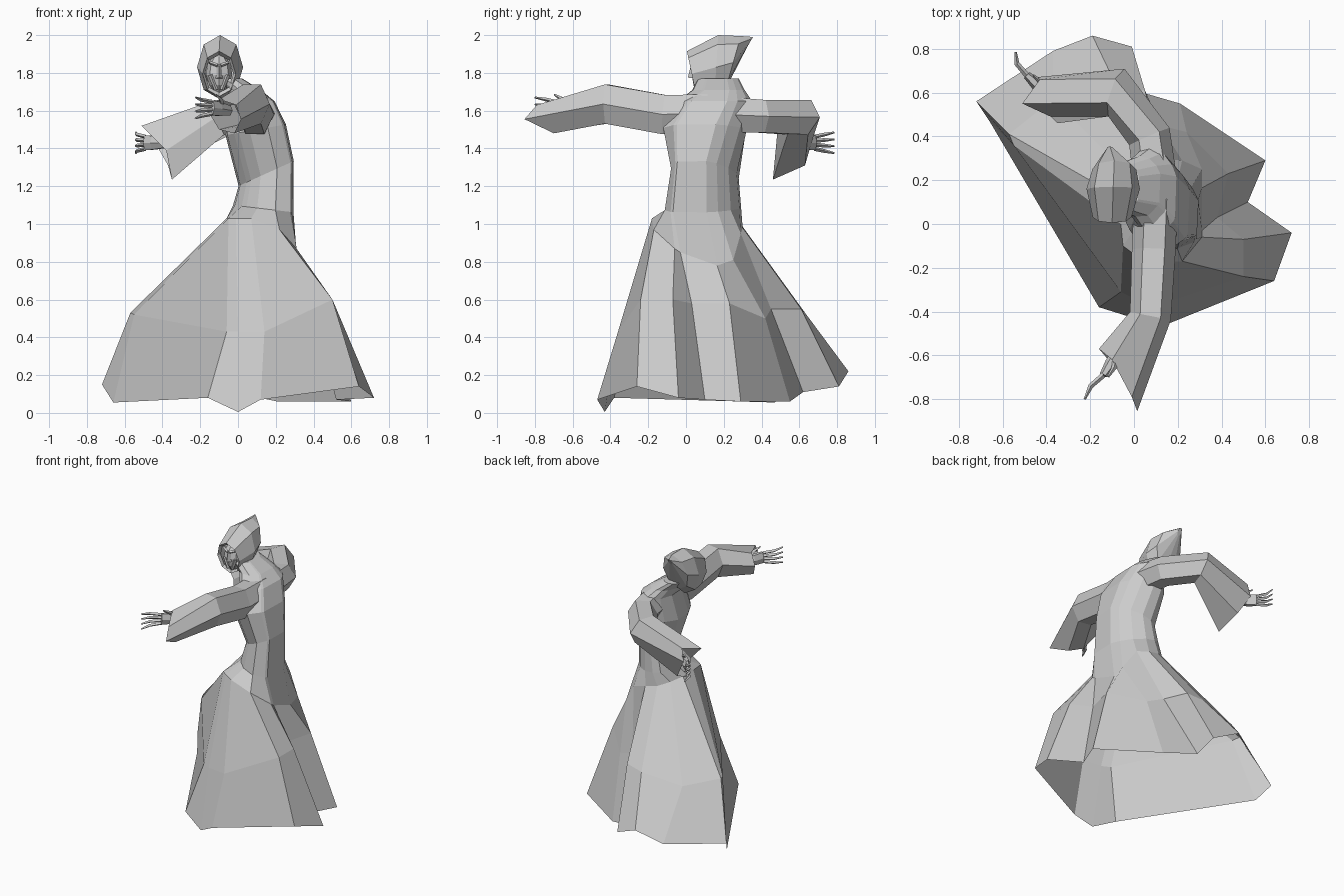
import bpy
import bmesh
from math import sin, cos, atan2, pi
from mathutils import Vector

default_cube = bpy.data.objects.get("Cube")
if default_cube:
    bpy.data.objects.remove(default_cube, do_unlink=True)

# One plain grey for the whole figure
grey = bpy.data.materials.new("plain grey")
grey.use_nodes = True
grey.diffuse_color = (0.6, 0.6, 0.6, 1)
grey.node_tree.nodes["Principled BSDF"].inputs["Base Color"].default_value = (0.6, 0.6, 0.6, 1)


def finish(name, bm):
    """Turn a bmesh into a flat shaded object."""
    bmesh.ops.recalc_face_normals(bm, faces=bm.faces)
    mesh = bpy.data.meshes.new(name)
    bm.to_mesh(mesh)
    bm.free()
    mesh.materials.append(grey)
    obj = bpy.data.objects.new(name, mesh)
    bpy.context.scene.collection.objects.link(obj)
    return obj


def add_loft(bm, rings, cap_start=False, cap_end=False):
    """Skin a list of closed rings with equal point counts."""
    loops = [[bm.verts.new(p) for p in ring] for ring in rings]
    count = len(loops[0])
    for low, high in zip(loops, loops[1:]):
        for i in range(count):
            j = (i + 1) % count
            bm.faces.new((low[i], low[j], high[j], high[i]))
    if cap_start:
        bm.faces.new(loops[0])
    if cap_end:
        bm.faces.new(loops[-1])


def loft(name, rings, cap_start=False, cap_end=False):
    bm = bmesh.new()
    add_loft(bm, rings, cap_start, cap_end)
    return finish(name, bm)


def tube_rings(path, sizes, sides):
    """Upright oval rings that follow a path; sizes are (half width, half height)."""
    path = [Vector(p) for p in path]
    rings = []
    for i, centre in enumerate(path):
        heading = (path[min(i + 1, len(path) - 1)] - path[max(i - 1, 0)]).normalized()
        side = Vector((heading.y, -heading.x, 0)).normalized()
        up = side.cross(heading)
        wide, high = sizes[i]
        rings.append([centre + side * wide * cos(2 * pi * k / sides)
                      + up * high * sin(2 * pi * k / sides) for k in range(sides)])
    return rings


# Robe: pleated skirt rings, counted round from the front corner
hem = [(-.16, -.38, .08), (0, -.43, .005), (.12, -.47, .07), (.64, -.26, .14),
       (.72, -.04, .08), (.52, .1, .07), (.6, .29, .06), (.21, .55, .06),
       (-.03, .62, .11), (-.01, .81, .14), (-.19, .86, .22), (-.37, .79, .14),
       (-.72, .56, .15), (-.66, .47, .055)]
knee = [(-.06, -.31, .43), (0, -.34, .43), (.14, -.36, .43), (.5, -.24, .6),
        (.5, -.07, .6), (.38, .03, .58), (.43, .23, .58), (.24, .42, .5),
        (.12, .45, .55), (.05, .61, .55), (-.08, .63, .53), (-.37, .57, .48),
        (-.57, .41, .53), (-.55, .36, .52)]
hip = [(-.05, -.1, 1.03), (-.01, -.13, 1.03), (.07, -.18, 1.03), (.22, -.17, .97),
       (.31, -.06, .87), (.31, -.03, .85), (.31, .165, .78), (.31, .25, .81),
       (.22, .29, .95), (.12, .3, .98), (.03, .29, 1), (-.04, .24, 1.03),
       (-.06, .12, 1.03), (-.06, 0, 1.03)]


def body_ring(x, y, z, rx, ry, tilt=0, skew=0):
    """Oval that keeps every pleat of the hips in line."""
    ring = []
    for hx, hy, _ in hip:
        a = atan2(hy - .08, hx - .13)
        ring.append((x + rx * cos(a), y + ry * sin(a) + skew * cos(a), z + tilt * cos(a)))
    return ring


loft("robe", [hem, knee, hip,
              body_ring(.14, .09, 1.08, .17, .19, -.02, -.07),
              body_ring(.155, .1, 1.27, .155, .165, .07, -.07),
              body_ring(.1, .1, 1.5, .17, .22, .03, -.04),
              body_ring(.085, .15, 1.65, .12, .2, 0, -.02),
              body_ring(.03, .17, 1.71, .1, .14),
              body_ring(-.05, .17, 1.77, .08, .11)], cap_end=True)

# Sleeves: oval tubes that end in a wide, slanted open cuff
left_cuff = [(-.16, -.57, 1.6), (-.1, -.62, 1.66), (-.01, -.79, 1.63),
             (.015, -.855, 1.555), (-.02, -.7, 1.48), (-.1, -.64, 1.5)]
left_path = [(.1, .12, 1.59), (.09, -.12, 1.58), (.075, -.42, 1.635), (-.02, -.68, 1.58)]
left_sizes = [(.1, .11), (.1, .12), (.095, .12), (.09, .1)]
loft("left_sleeve", tube_rings(left_path, left_sizes, 6)[:-1] + [left_cuff], cap_start=True)

right_cuff = [(-.45, .67, 1.45), (-.43, .66, 1.54), (-.51, .55, 1.52),
              (-.38, .49, 1.39), (-.35, .46, 1.235), (-.37, .63, 1.31)]
right_path = [(.1, .18, 1.58), (.07, .4, 1.57), (-.08, .6, 1.565), (-.43, .57, 1.42)]
right_sizes = [(.1, .11), (.1, .1), (.115, .11), (.1, .12)]
loft("right_sleeve", tube_rings(right_path, right_sizes, 6)[:-1] + [right_cuff], cap_start=True)


# Hands: flattened palm, four bent fingers fanned upright, and a thumb
def hand(name, wrist, knuckles, tip, bend):
    wrist, knuckles, tip, bend = map(Vector, (wrist, knuckles, tip, bend))
    up = Vector((0, 0, 1))
    bm = bmesh.new()
    palm = [wrist, wrist.lerp(knuckles, .6), knuckles]
    add_loft(bm, tube_rings(palm, [(.026, .03), (.028, .042), (.018, .045)], 6), True, True)
    for k in range(4):
        spread = (k - 1.5) / 1.5
        base = knuckles + up * spread * .032
        end = tip + up * spread * .055
        middle = base.lerp(end, .5) + bend
        add_loft(bm, tube_rings([base, middle, end], [(.013, .011), (.012, .01), (.005, .005)], 4),
                 True, True)
    root = wrist.lerp(knuckles, .4) + up * .02
    thumb = [root, root + (knuckles - wrist) * .3 - bend * 1.5 + up * .03,
             root + (knuckles - wrist) * .6 - bend * 1.5 + up * .05]
    add_loft(bm, tube_rings(thumb, [(.014, .014), (.012, .012), (.005, .005)], 4), True, True)
    return finish(name, bm)


hand("left_hand", (-.05, -.55, 1.6), (-.14, -.69, 1.615), (-.225, -.8, 1.615), (-.015, .005, 0))
hand("right_hand", (-.38, .58, 1.43), (-.49, .68, 1.43), (-.54, .785, 1.43), (-.02, 0, 0))


# Hood: eight sided rings from the face opening back to a raised point
def hood_ring(x, y, z, rx, rz, lean):
    return [(x + rx * sin(pi * k / 4), y - lean * cos(pi * k / 4), z + rz * cos(pi * k / 4))
            for k in range(8)]


loft("hood", [hood_ring(-.1, .05, 1.795, .075, .1, .015),
              hood_ring(-.1, .03, 1.795, .088, .12, .025),
              hood_ring(-.095, .16, 1.83, .122, .17, -.01),
              hood_ring(-.09, .25, 1.855, .1, .14, -.04),
              hood_ring(-.11, .34, 1.965, .015, .025, -.015)], cap_end=True)

# Face: narrow low poly head with brow, nose and hollow cheeks
bm = bmesh.new()
bmesh.ops.create_uvsphere(bm, u_segments=8, v_segments=6, radius=1)
for v in bm.verts:
    taper = 1 + .3 * min(v.co.z, 0)
    v.co = Vector((-.1 + v.co.x * .07 * taper, .105 + v.co.y * .075, 1.79 + v.co.z * .11))
finish("face", bm)

nose = [[(-.112, .04, 1.83), (-.088, .04, 1.83), (-.1, .025, 1.835)],
        [(-.122, .045, 1.77), (-.078, .045, 1.77), (-.1, .01, 1.775)]]
loft("nose", nose, True, True)
for side, label in ((1, "left"), (-1, "right")):
    brow = [(-.1 + side * .008, .035, 1.84), (-.1 + side * .05, .05, 1.855)]
    loft(label + "_brow", tube_rings(brow, [(.012, .01), (.008, .008)], 4), True, True)
    cheek = [(-.1 + side * .045, .05, 1.79), (-.1 + side * .015, .05, 1.71)]
    loft(label + "_cheek", tube_rings(cheek, [(.012, .014), (.008, .01)], 4), True, True)
